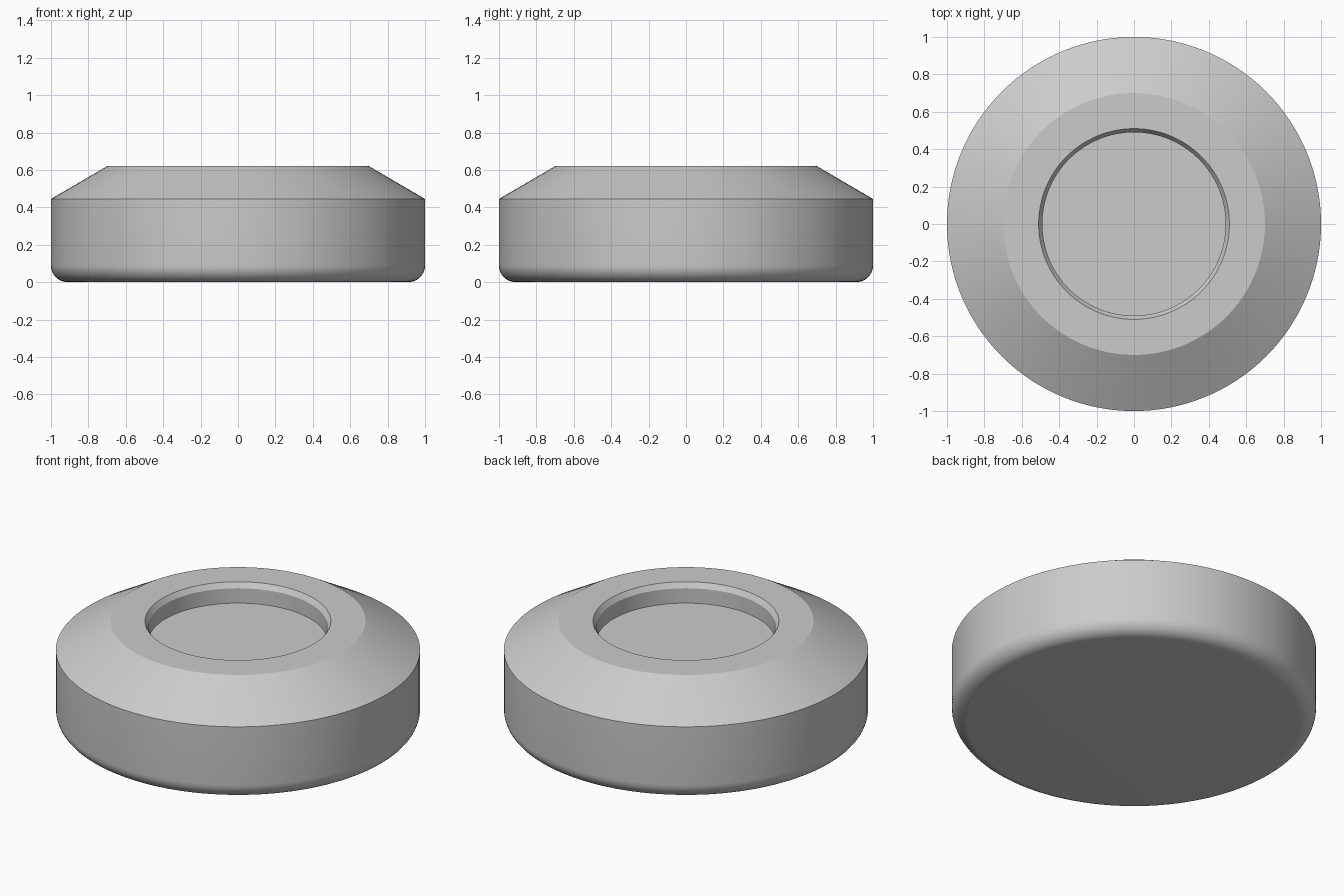
import bpy, bmesh, math

if "Cube" in bpy.data.objects:
    bpy.data.objects.remove(bpy.data.objects["Cube"])

SEGMENTS = 128
FILLET = 0.09

grey = bpy.data.materials.new("plain_grey")
grey.diffuse_color = (0.6, 0.6, 0.6, 1.0)
grey.use_nodes = True
grey.node_tree.nodes["Principled BSDF"].inputs["Base Color"].default_value = grey.diffuse_color


def lathe(name, profile, material):
    """Revolve (radius, z) points around z; both ends are closed with discs."""
    bm = bmesh.new()
    rings = []
    for r, z in profile:
        rings.append([bm.verts.new((r * math.cos(a), r * math.sin(a), z))
                      for a in (2 * math.pi * i / SEGMENTS for i in range(SEGMENTS))])
    for low, high in zip(rings, rings[1:]):
        for i in range(SEGMENTS):
            j = (i + 1) % SEGMENTS
            bm.faces.new((low[i], low[j], high[j], high[i]))
    bm.faces.new(list(reversed(rings[0])))
    bm.faces.new(rings[-1])
    bmesh.ops.recalc_face_normals(bm, faces=bm.faces)
    mesh = bpy.data.meshes.new(name)
    bm.to_mesh(mesh)
    bm.free()
    mesh.materials.append(material)
    obj = bpy.data.objects.new(name, mesh)
    bpy.context.collection.objects.link(obj)
    bpy.ops.object.select_all(action='DESELECT')
    obj.select_set(True)
    bpy.context.view_layer.objects.active = obj
    bpy.ops.object.shade_smooth_by_angle(angle=math.radians(22))
    return obj


# rounded bottom edge
steps = 10
profile = [(1 - FILLET + FILLET * math.sin(t), FILLET - FILLET * math.cos(t))
           for t in (math.pi / 2 * k / steps for k in range(steps + 1))]
# straight side, sloped shoulder, flat rim, bevelled recess and its floor
profile += [(1.0, 0.445), (0.70, 0.62), (0.51, 0.62), (0.49, 0.59), (0.49, 0.50)]
lathe("round_body", profile, grey)
